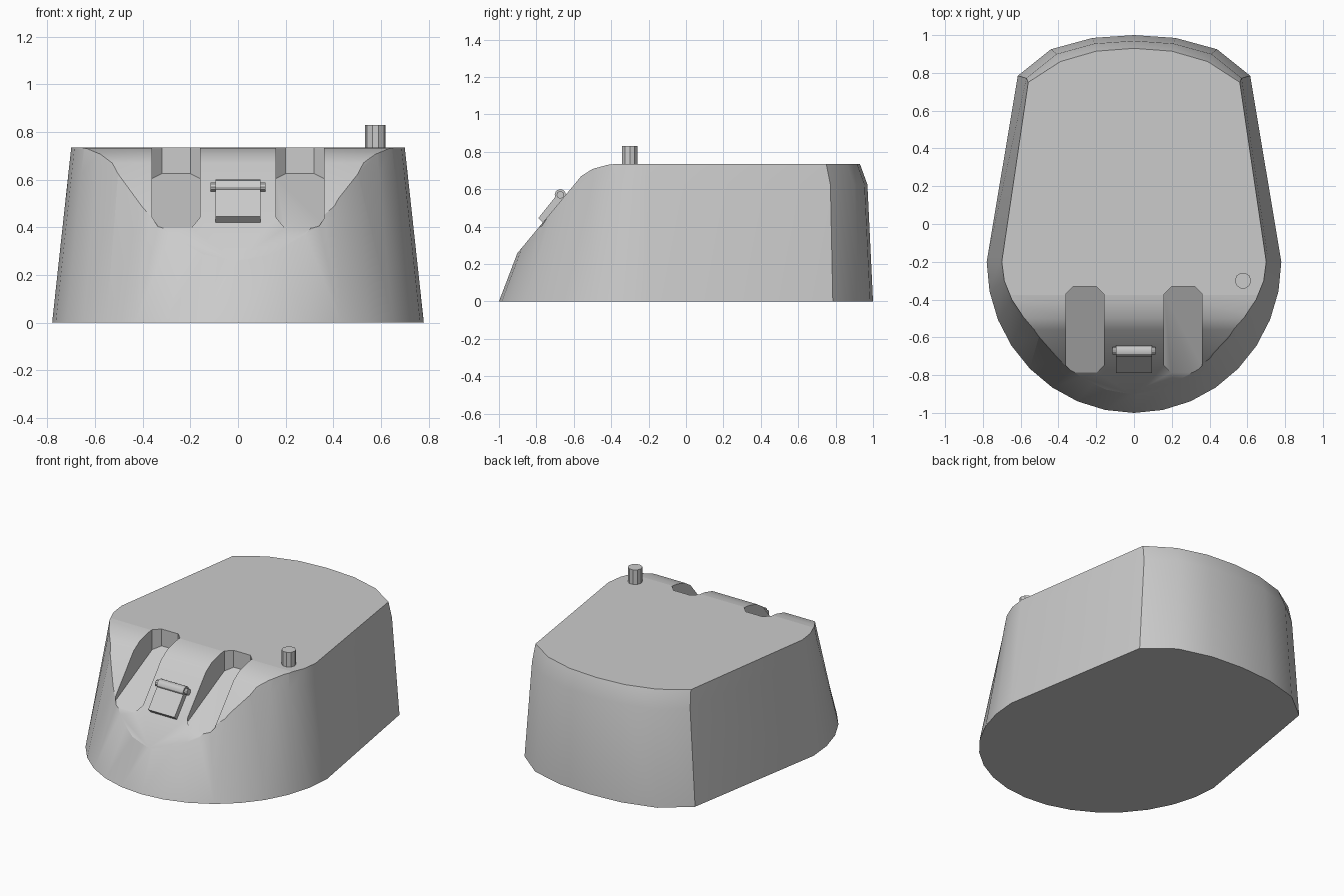
import bpy, bmesh, math
from mathutils import Vector

if "Cube" in bpy.data.objects:
    bpy.data.objects.remove(bpy.data.objects["Cube"])


def make_object(name, bm, angle=30):
    bmesh.ops.recalc_face_normals(bm, faces=bm.faces)
    mesh = bpy.data.meshes.new(name)
    bm.to_mesh(mesh)
    bm.free()
    ob = bpy.data.objects.new(name, mesh)
    bpy.context.collection.objects.link(ob)
    smooth(ob, angle)
    return ob


def smooth(ob, angle=30):
    bpy.ops.object.select_all(action='DESELECT')
    ob.select_set(True)
    bpy.context.view_layer.objects.active = ob
    bpy.ops.object.shade_smooth_by_angle(angle=math.radians(angle))


def loft(name, rings):
    bm = bmesh.new()
    loops = [[bm.verts.new(p) for p in r] for r in rings]
    n = len(loops[0])
    for a, b in zip(loops, loops[1:]):
        for i in range(n):
            j = (i + 1) % n
            bm.faces.new((a[i], a[j], b[j], b[i]))
    bm.faces.new(loops[0])
    bm.faces.new(loops[-1])
    return make_object(name, bm)


def extrude_x(name, profile, x0, x1):
    return loft(name, [[(x, y, z) for y, z in profile] for x in (x0, x1)])


def cylinder(name, center, radius, length, sides, along_x=False):
    ring = [(radius * math.cos(2 * math.pi * i / sides),
             radius * math.sin(2 * math.pi * i / sides)) for i in range(sides)]
    c = Vector(center)
    rings = []
    for h in (-length / 2, length / 2):
        rings.append([c + Vector((h, u, v) if along_x else (u, v, h)) for u, v in ring])
    return loft(name, rings)


def cut(target, cutter):
    cutter.hide_render = True
    mod = target.modifiers.new("cut", 'BOOLEAN')
    mod.operation = 'DIFFERENCE'
    mod.solver = 'EXACT'
    mod.object = cutter
    bpy.context.view_layer.objects.active = target
    bpy.ops.object.modifier_apply(modifier=mod.name)
    bpy.data.objects.remove(cutter, do_unlink=True)


# Body outline at one height: arched back, straight sides, elliptical front
def outline(z, rx, ry, back):
    front = [(rx * math.cos(math.pi * i / 16), -0.2 - ry * math.sin(math.pi * i / 16))
             for i in range(17)]
    arc = [(-x, y) for x, y in reversed(back)] + back[1:]
    return [(x, y, z) for x, y in front + arc]


body = loft("body", [
    outline(0, 0.78, 0.80, [(0, 1.0), (0.22, 0.985), (0.44, 0.925), (0.615, 0.785)]),
    outline(0.625, 0.712, 0.562, [(0, 0.97), (0.21, 0.955), (0.41, 0.9), (0.57, 0.772)]),
    outline(0.735, 0.70, 0.52, [(0, 0.93), (0.2, 0.915), (0.39, 0.86), (0.56, 0.75)]),
])

# Sloping front face, rounded into the top
cut(body, extrude_x("slope_cutter", [
    (-0.3, 0.80), (-0.36, 0.737), (-0.42, 0.73), (-0.5, 0.708), (-0.56, 0.67),
    (-0.9, 0.26), (-1.2, -0.10), (-1.3, -0.10), (-1.3, 0.80)], -1, 1))

# Pair of recessed slots with clipped corners and a sloping floor
plan = [(0.16, -0.37), (0.20, -0.33), (0.32, -0.33), (0.36, -0.37),
        (0.36, -0.75), (0.32, -0.79), (0.20, -0.79), (0.16, -0.75)]
for side in (-1, 1):
    floor = [(side * x, y, 0.625 + (y + 0.33) * 0.5) for x, y in plan]
    top = [(side * x, y, 0.9) for x, y in plan]
    cut(body, loft("slot_cutter", [floor, top]))
smooth(body)

# Hinged flap lying on the slope
extrude_x("flap", [(-0.765, 0.42), (-0.79, 0.445), (-0.69, 0.57), (-0.66, 0.546)],
          -0.095, 0.095)
cylinder("hinge_barrel", (0, -0.672, 0.57), 0.03, 0.19, 12, True)
cylinder("hinge_pin", (0, -0.672, 0.57), 0.02, 0.23, 10, True)

# Small peg on the top
cylinder("peg", (0.577, -0.30, 0.765), 0.043, 0.13, 10)
